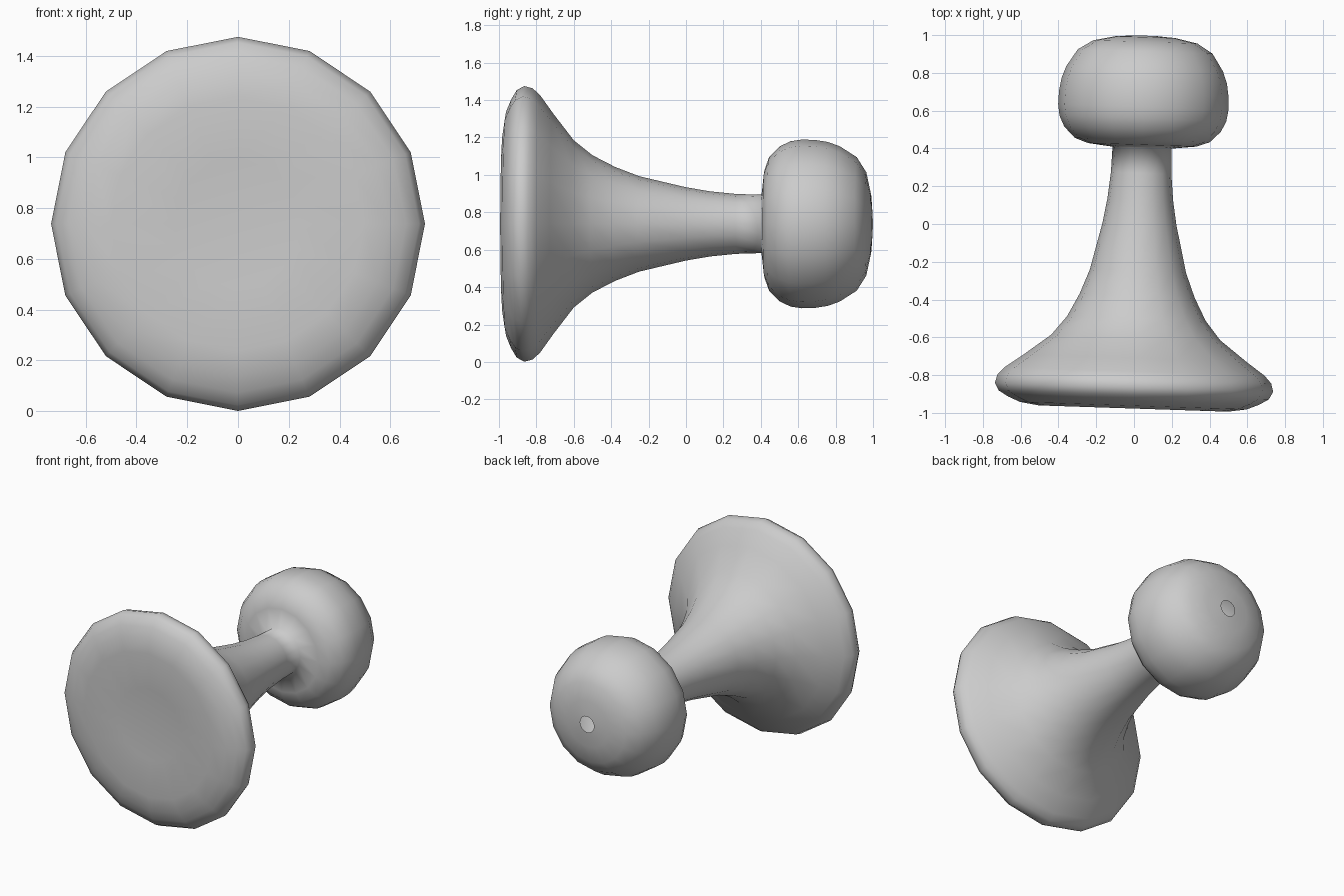
import bpy, bmesh, math
from mathutils import Matrix, Vector

if "Cube" in bpy.data.objects:
    bpy.data.objects.remove(bpy.data.objects["Cube"])

SEGMENTS = 16

# Lathe profile: (radius, position along the axis), front centre to rear opening
PROFILE = [
    # shallow dished front face and rounded rim
    (0.0, -0.955), (0.25, -0.963), (0.50, -0.977), (0.60, -0.962),
    (0.665, -0.935), (0.715, -0.905), (0.737, -0.865), (0.725, -0.82),
    # flared neck
    (0.688, -0.78), (0.59, -0.71), (0.447, -0.60), (0.367, -0.50),
    (0.305, -0.38), (0.255, -0.25), (0.196, 0.0), (0.174, 0.13),
    (0.160, 0.27), (0.156, 0.405),
    # rounded rear head, ending in a small open hole
    (0.287, 0.42), (0.357, 0.445), (0.415, 0.503), (0.442, 0.56),
    (0.451, 0.62), (0.449, 0.69), (0.438, 0.76), (0.415, 0.823),
    (0.357, 0.914), (0.276, 0.965), (0.16, 0.99), (0.055, 0.998),
]


def lathe(name, profile, segments):
    """Revolve a profile about the y axis, with a vertex at the top."""
    bm = bmesh.new()
    verts = [bm.verts.new((0, y, r)) for r, y in profile]
    edges = [bm.edges.new(pair) for pair in zip(verts, verts[1:])]
    bmesh.ops.spin(bm, geom=verts + edges, cent=(0, 0, 0), axis=(0, 1, 0),
                   angle=math.tau, steps=segments, use_duplicate=False)
    bmesh.ops.remove_doubles(bm, verts=bm.verts[:], dist=0.0005)
    bmesh.ops.recalc_face_normals(bm, faces=bm.faces[:])
    # make sure the front face looks forward
    front = min(bm.faces, key=lambda f: f.calc_center_median().xz.length)
    front = min(bm.faces, key=lambda f: f.calc_center_median().y)
    if front.normal.y > 0:
        bmesh.ops.reverse_faces(bm, faces=bm.faces[:])
    for f in bm.faces:
        f.smooth = True
    mesh = bpy.data.meshes.new(name)
    bm.to_mesh(mesh)
    bm.free()
    obj = bpy.data.objects.new(name, mesh)
    bpy.context.collection.objects.link(obj)
    return obj


# Flared knob, lying on its side and turned slightly about the base
knob = lathe("flared_knob", PROFILE, SEGMENTS)
pivot = Vector((0, -0.87, 0))
turn = (Matrix.Translation(pivot) @ Matrix.Rotation(math.radians(-1.9), 4, 'Z')
        @ Matrix.Translation(-pivot))
knob.data.transform(Matrix.Translation((0, 0, 0.738)) @ turn)
